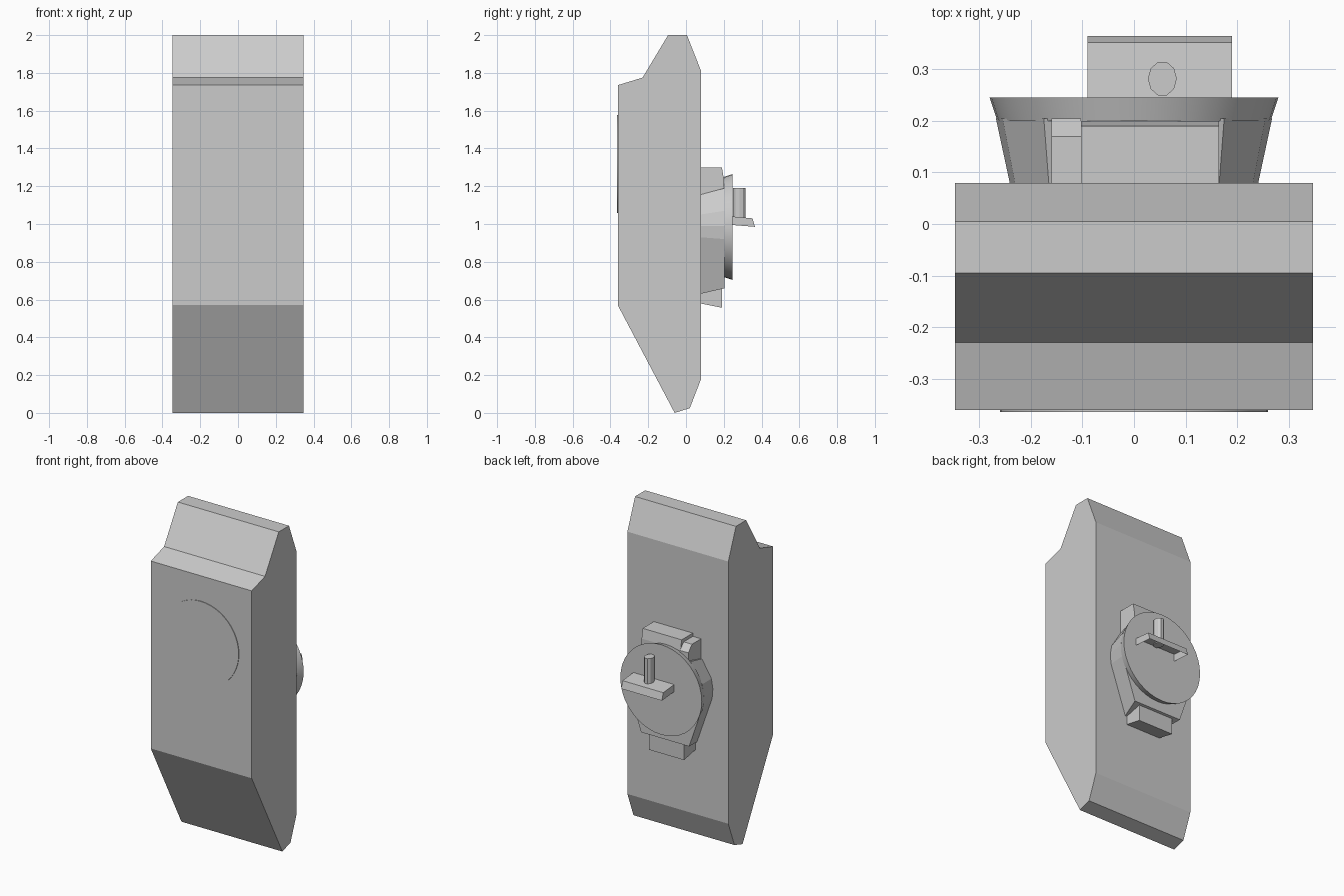
import bpy, bmesh, math
from math import cos, sin, pi

if "Cube" in bpy.data.objects:
    bpy.data.objects.remove(bpy.data.objects["Cube"])


def loft(name, rings, open_faces=()):
    """Skin matching closed rings of 3D points and cap both ends."""
    bm = bmesh.new()
    vs = [[bm.verts.new(p) for p in r] for r in rings]
    n = len(rings[0])
    sides = []
    for a, b in zip(vs, vs[1:]):
        for i in range(n):
            j = (i + 1) % n
            sides.append(bm.faces.new((a[i], a[j], b[j], b[i])))
    bm.faces.new(vs[0][::-1])
    bm.faces.new(vs[-1])
    bmesh.ops.recalc_face_normals(bm, faces=bm.faces)
    if open_faces:
        bmesh.ops.delete(bm, geom=[sides[i] for i in open_faces], context='FACES')
    me = bpy.data.meshes.new(name)
    bm.to_mesh(me)
    bm.free()
    ob = bpy.data.objects.new(name, me)
    bpy.context.collection.objects.link(ob)
    return ob


def extrude_x(name, profile, x0, x1, open_faces=()):
    """Extrude a (y, z) profile along x."""
    return loft(name, [[(x, y, z) for y, z in profile] for x in (x0, x1)], open_faces)


def disc(name, cz, sections, n):
    """Round part along y from (y, radius) sections."""
    ob = loft(name, [[(r * cos(2 * pi * i / n), y, cz + r * sin(2 * pi * i / n))
                      for i in range(n)] for y, r in sections])
    bpy.context.view_layer.objects.active = ob
    bpy.ops.object.select_all(action='DESELECT')
    ob.select_set(True)
    bpy.ops.object.shade_smooth_by_angle(angle=math.radians(30))
    return ob


def mirrored(half, y):
    """Close a right-hand (x, z) half outline by mirroring it in x."""
    return [(x, y, z) for x, z in half] + [(-x, y, z) for x, z in reversed(half)]


# Main slab with bevelled ends
extrude_x("body", [(-0.361, 0.57), (-0.06, 0.0), (0.02, 0.025), (0.08, 0.18),
                   (0.08, 1.81), (0.005, 2.0), (-0.095, 2.0), (-0.23, 1.775),
                   (-0.361, 1.735)], -0.347, 0.347)

# Thin round plate on the front
disc("front_plate", 1.318, [(-0.345, 0.26), (-0.365, 0.26)], 48)

# Tapered housing on the back
loft("back_housing", [
    mirrored([(0.13, 0.63), (0.235, 0.93), (0.24, 0.99), (0.23, 1.05), (0.165, 1.155)], 0.075),
    mirrored([(0.165, 0.66), (0.255, 0.92), (0.268, 0.99), (0.255, 1.07), (0.175, 1.19)], 0.205)])

# Flared round dial
disc("dial", 0.984, [(0.20, 0.265), (0.245, 0.28)], 40)

# Blocks above and below the housing
extrude_x("upper_block", [(0.075, 1.10), (0.20, 1.10), (0.20, 1.24), (0.19, 1.30),
                          (0.075, 1.30)], -0.103, 0.165)
extrude_x("side_block", [(0.075, 1.10), (0.205, 1.10), (0.205, 1.24), (0.17, 1.28),
                         (0.075, 1.28)], -0.16, -0.103)
extrude_x("lower_block", [(0.075, 0.58), (0.19, 0.557), (0.19, 0.68), (0.075, 0.68)],
          -0.12, 0.12)

# Handle bar, open underneath
extrude_x("handle_bar", [(0.243, 0.995), (0.365, 0.985), (0.352, 1.03), (0.243, 1.04)],
          -0.09, 0.19, open_faces=(0,))

# Upright peg on the handle
loft("peg", [[(0.055 + 0.028 * cos(2 * pi * i / 10), 0.282 + 0.034 * sin(2 * pi * i / 10), z)
              for i in range(10)] for z in (1.03, 1.19)])
